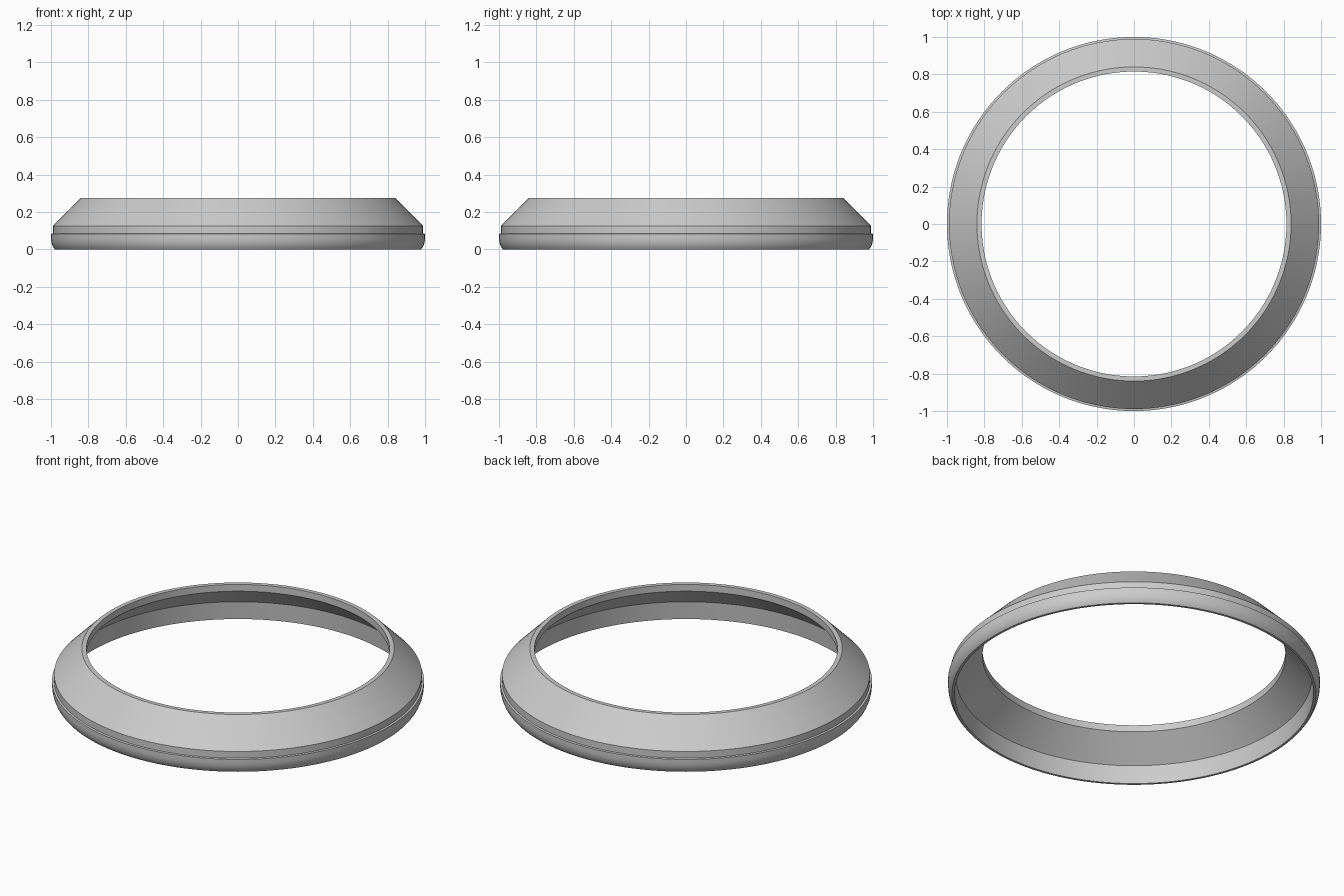
import bpy
import bmesh
import math

if "Cube" in bpy.data.objects:
    bpy.data.objects.remove(bpy.data.objects["Cube"])

SEGMENTS = 144

# Closed cross-section (radius, height), from the bottom lip up the outside and down the inside
profile = [
    (0.965, 0.0), (0.979, 0.0),                                   # bottom lip
    (0.988, 0.012), (0.995, 0.028), (0.999, 0.046), (1.0, 0.06),  # rounded base band
    (1.0, 0.083), (0.989, 0.085),                                 # small step
    (0.989, 0.125),                                               # collar
    (0.84, 0.275), (0.815, 0.275),                                # bevel and top lip
    (0.815, 0.235),                                               # inner neck
    (0.957, 0.106),                                               # inner slope
]

# Spin the cross-section into a ring
bm = bmesh.new()
loops = []
for i in range(SEGMENTS):
    a = 2 * math.pi * i / SEGMENTS
    loops.append([bm.verts.new((r * math.cos(a), r * math.sin(a), z)) for r, z in profile])
n = len(profile)
for i in range(SEGMENTS):
    here, after = loops[i], loops[(i + 1) % SEGMENTS]
    for j in range(n):
        k = (j + 1) % n
        bm.faces.new((here[j], after[j], after[k], here[k]))
bmesh.ops.recalc_face_normals(bm, faces=bm.faces)
mesh = bpy.data.meshes.new("bezel_ring")
bm.to_mesh(mesh)
bm.free()

ring = bpy.data.objects.new("bezel_ring", mesh)
bpy.context.collection.objects.link(ring)

# Plain grey finish
grey = bpy.data.materials.new("light_grey")
grey.diffuse_color = (0.6, 0.6, 0.6, 1.0)
grey.use_nodes = True
grey.node_tree.nodes["Principled BSDF"].inputs["Base Color"].default_value = grey.diffuse_color
mesh.materials.append(grey)

# Smooth around the ring, crisp at the profile corners
bpy.context.view_layer.objects.active = ring
ring.select_set(True)
bpy.ops.object.shade_smooth_by_angle(angle=math.radians(28))
